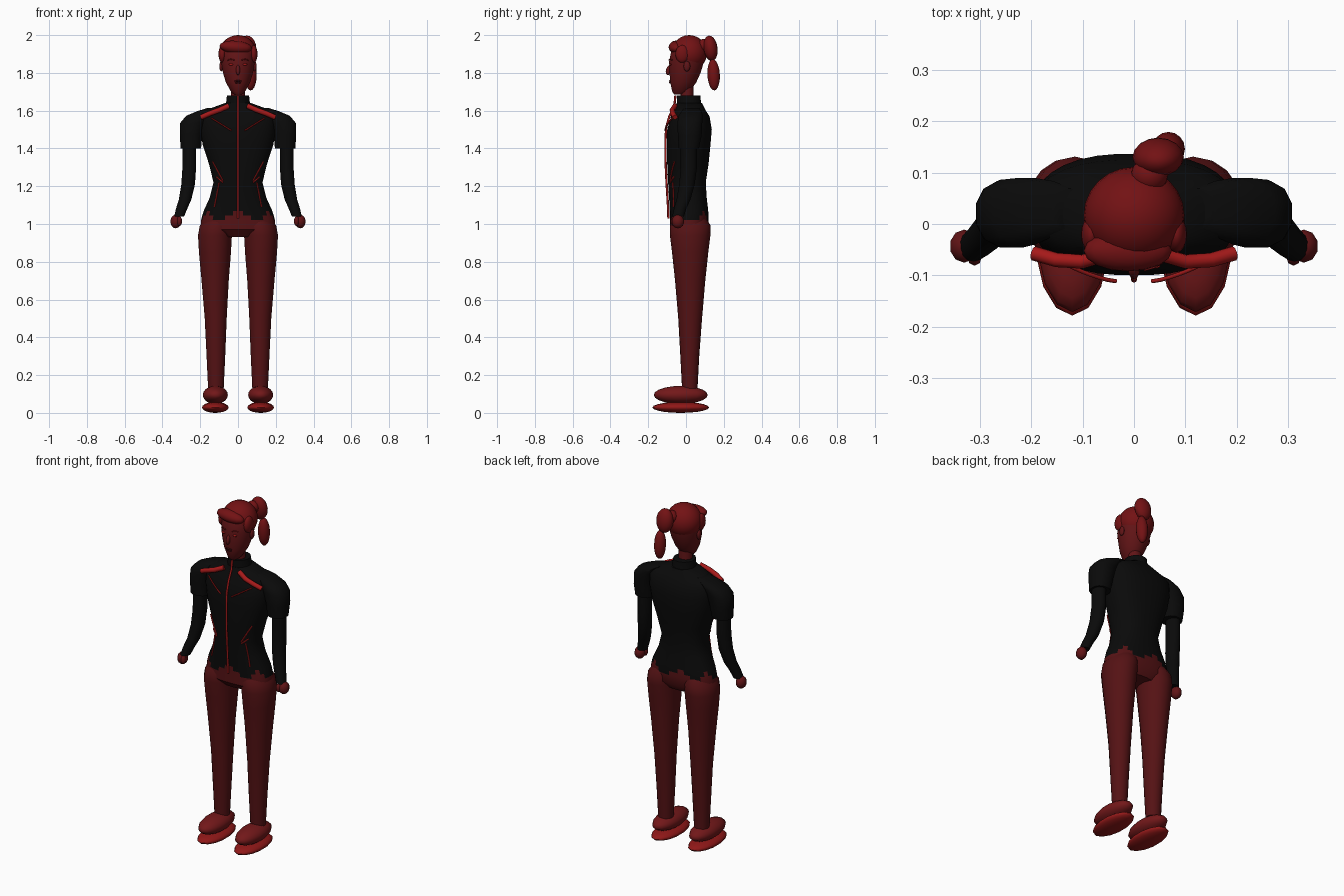
import bpy, bmesh, math
from mathutils import Matrix, Vector, Euler

if "Cube" in bpy.data.objects:
    bpy.data.objects.remove(bpy.data.objects["Cube"])


def material(name, r, g, b):
    m = bpy.data.materials.new(name)
    m.use_nodes = True
    m.diffuse_color = (r, g, b, 1)
    m.node_tree.nodes["Principled BSDF"].inputs["Base Color"].default_value = (r, g, b, 1)
    return m


BLACK = material("jacket black", 0.003, 0.003, 0.003)
TROUSER = material("trouser maroon", 0.09, 0.006, 0.007)
SKIN = material("skin red", 0.12, 0.007, 0.008)
HAIR = material("hair red", 0.17, 0.006, 0.007)
SHOE = material("shoe red", 0.17, 0.009, 0.01)
SOLE = material("sole red", 0.28, 0.009, 0.009)
TRIM = material("trim red", 0.38, 0.01, 0.01)
LIP = material("lip dark red", 0.05, 0.003, 0.004)


def finish(name, bm, mats, angle=40):
    bmesh.ops.recalc_face_normals(bm, faces=bm.faces)
    me = bpy.data.meshes.new(name)
    bm.to_mesh(me)
    bm.free()
    for m in mats:
        me.materials.append(m)
    ob = bpy.data.objects.new(name, me)
    bpy.context.collection.objects.link(ob)
    bpy.ops.object.select_all(action="DESELECT")
    ob.select_set(True)
    bpy.context.view_layer.objects.active = ob
    bpy.ops.object.shade_smooth_by_angle(angle=math.radians(angle))
    return ob


def loft(name, rings, mats, seg=16, power=2.0, side=1, rule=None):
    """Skin rounded rings given as (cx, cy, z, rx, ry)."""
    bm = bmesh.new()
    rows = []
    for cx, cy, z, rx, ry in rings:
        row = []
        for i in range(seg):
            a = 2 * math.pi * (i + 0.5) / seg
            c, s = math.cos(a), math.sin(a)
            x = cx + rx * math.copysign(abs(c) ** (2 / power), c)
            y = cy + ry * math.copysign(abs(s) ** (2 / power), s)
            row.append(bm.verts.new((side * x, y, z)))
        rows.append(row)
    for k in range(len(rows) - 1):
        for i in range(seg):
            j = (i + 1) % seg
            f = bm.faces.new((rows[k][i], rows[k][j], rows[k + 1][j], rows[k + 1][i]))
            if rule:
                f.material_index = rule(k, i)
    bottom, top = bm.faces.new(rows[0]), bm.faces.new(rows[-1])
    if rule:
        bottom.material_index = rule(0, 0)
        top.material_index = rule(len(rows) - 2, 0)
    return finish(name, bm, mats)


def blob(name, centre, size, mat, rot=(0, 0, 0), seg=16, rows=10):
    bm = bmesh.new()
    turn = Euler([math.radians(a) for a in rot]).to_matrix().to_4x4()
    mx = Matrix.Translation(centre) @ turn @ Matrix.Diagonal((*size, 1))
    bmesh.ops.create_uvsphere(bm, u_segments=seg, v_segments=rows, radius=1, matrix=mx)
    return finish(name, bm, [mat], 60)


def tube(name, points, radius, mat):
    cu = bpy.data.curves.new(name, "CURVE")
    cu.dimensions = "3D"
    cu.bevel_depth = radius
    cu.bevel_resolution = 2
    cu.use_fill_caps = True
    sp = cu.splines.new("POLY")
    sp.points.add(len(points) - 1)
    for p, co in zip(sp.points, points):
        p.co = (*co, 1)
    cu.materials.append(mat)
    ob = bpy.data.objects.new(name, cu)
    bpy.context.collection.objects.link(ob)
    bpy.ops.object.select_all(action="DESELECT")
    ob.select_set(True)
    bpy.context.view_layer.objects.active = ob
    bpy.ops.object.convert(target="MESH")


def front_back(rows):
    return [(0, (f + b) / 2, z, rx, (b - f) / 2) for z, rx, f, b in rows]


# Jacket and pelvis: one skin, coloured along a stepped hem
POWER = 2.4
body = front_back([
    (0.93, 0.1, -0.05, 0.09), (0.97, 0.2, -0.085, 0.118), (1.02, 0.196, -0.085, 0.12),
    (1.045, 0.19, -0.085, 0.12), (1.07, 0.182, -0.086, 0.118), (1.14, 0.15, -0.09, 0.11),
    (1.22, 0.13, -0.095, 0.105), (1.32, 0.155, -0.1, 0.12), (1.42, 0.188, -0.1, 0.13),
    (1.5, 0.2, -0.1, 0.137), (1.57, 0.2, -0.08, 0.125), (1.6, 0.18, -0.062, 0.105),
    (1.64, 0.07, -0.05, 0.085)])


def hem(k, i):
    if k < 2:
        return 1
    if k == 2:
        return 0 if i % 5 < 2 else 1
    if k == 3:
        return 1 if i % 5 == 3 else 0
    return 0


loft("jacket_body", body, [BLACK, TROUSER], 32, POWER, rule=hem)
loft("collar", front_back([(1.61, 0.07, -0.05, 0.085), (1.65, 0.063, -0.05, 0.08),
                           (1.68, 0.06, -0.05, 0.077)]), [BLACK])


def on_front(x, z, lift=0.004):
    """Point on the front of the jacket."""
    for a, b in zip(body, body[1:]):
        if a[2] <= z <= b[2]:
            t = (z - a[2]) / (b[2] - a[2])
            cy, rx, ry = (a[n] + t * (b[n] - a[n]) for n in (1, 3, 4))
            u = min(abs(x) / rx, 0.98)
            return Vector((x, cy - ry * (1 - u ** POWER) ** (1 / POWER) - lift, z))


# Zip and seams
tube("zip", [on_front(0, 1.03 + 0.06 * i, 0.008) for i in range(11)]
     + [(0, -0.056, 1.68)], 0.006, TRIM)
seams = {"chest_seam": ((0.035, 1.495), (0.14, 1.56), 0.012),
         "waist_upper_seam": ((0.135, 1.33), (0.08, 1.23), 0.003),
         "waist_cross_seam": ((0.115, 1.25), (0.08, 1.22), 0.003),
         "waist_lower_seam": ((0.1, 1.22), (0.125, 1.09), 0.003)}

for side, label in ((1, "left"), (-1, "right")):
    for name, (p, q, lift) in seams.items():
        pts = [on_front(side * (p[0] + (q[0] - p[0]) * t / 6),
                        p[1] + (q[1] - p[1]) * t / 6, lift) for t in range(7)]
        tube(f"{label}_{name}", pts, 0.004, TRIM)
    tube(f"{label}_shoulder_stripe",
         [(side * x, y, z) for x, y, z in ((0.195, -0.057, 1.565), (0.15, -0.07, 1.585),
                                           (0.1, -0.073, 1.603), (0.05, -0.058, 1.625))],
         0.014, TRIM)

    # Sleeve, arm and hand
    loft(f"{label}_shoulder_sleeve", [
        (0.25, 0.015, 1.4, 0.056, 0.055), (0.248, 0.02, 1.47, 0.061, 0.065),
        (0.238, 0.02, 1.535, 0.07, 0.068), (0.21, 0.025, 1.573, 0.066, 0.066),
        (0.17, 0.03, 1.598, 0.045, 0.055), (0.13, 0.03, 1.615, 0.03, 0.04)],
        [BLACK], 12, 2.3, side)
    loft(f"{label}_arm", [
        (0.312, -0.042, 1.04, 0.027, 0.031), (0.297, -0.03, 1.085, 0.031, 0.033),
        (0.28, -0.013, 1.13, 0.034, 0.037), (0.264, 0.005, 1.21, 0.037, 0.041),
        (0.258, 0.015, 1.3, 0.037, 0.043), (0.258, 0.015, 1.43, 0.036, 0.043)],
        [BLACK], 14, 2, side)
    blob(f"{label}_hand", (side * 0.33, -0.043, 1.013), (0.029, 0.033, 0.036), SKIN, seg=10, rows=7)
    blob(f"{label}_thumb", (side * 0.31, -0.065, 1.015), (0.014, 0.016, 0.026), SKIN, seg=8, rows=6)

    # Leg and shoe
    loft(f"{label}_leg", [
        (0.117, 0.02, 0.13, 0.042, 0.041), (0.117, 0.02, 0.3, 0.05, 0.05),
        (0.118, 0.022, 0.5, 0.059, 0.063), (0.121, 0.022, 0.7, 0.073, 0.08),
        (0.122, 0.022, 0.85, 0.086, 0.096), (0.122, 0.022, 0.94, 0.091, 0.107),
        (0.115, 0.023, 0.99, 0.089, 0.108), (0.1, 0.022, 1.03, 0.075, 0.085)],
        [TROUSER], 18, 2, side)
    blob(f"{label}_shoe_upper", (side * 0.12, -0.028, 0.095), (0.068, 0.143, 0.048), SHOE, seg=14)
    blob(f"{label}_shoe_sole", (side * 0.12, -0.028, 0.029), (0.072, 0.15, 0.029), SOLE, seg=14)

    # Eye, brow, ear and side hair
    blob(f"{label}_eye", (side * 0.037, -0.082, 1.845), (0.014, 0.005, 0.006), TRIM, seg=10, rows=6)
    tube(f"{label}_brow", [(side * 0.02, -0.089, 1.868), (side * 0.038, -0.084, 1.873),
                           (side * 0.055, -0.074, 1.867)], 0.003, HAIR)
    blob(f"{label}_ear", (side * 0.089, 0.005, 1.835), (0.01, 0.018, 0.028), SKIN, seg=10, rows=6)
    blob(f"{label}_side_hair", (side * 0.083, -0.02, 1.9), (0.02, 0.036, 0.047), HAIR)

# Head
loft("neck", [(0, 0.005, 1.62, 0.04, 0.036), (0, 0.005, 1.74, 0.037, 0.034)], [SKIN])
loft("head", front_back([
    (1.685, 0.02, -0.062, -0.005), (1.7, 0.037, -0.073, 0.02), (1.75, 0.065, -0.084, 0.055),
    (1.8, 0.08, -0.088, 0.078), (1.86, 0.09, -0.09, 0.096), (1.91, 0.09, -0.08, 0.1),
    (1.955, 0.07, -0.06, 0.085), (1.98, 0.04, -0.03, 0.05)]), [SKIN], 24)
blob("nose", (0, -0.09, 1.815), (0.011, 0.016, 0.028), SKIN, (-18, 0, 0), 10, 8)
blob("upper_lip", (0, -0.084, 1.757), (0.02, 0.007, 0.005), LIP, seg=10, rows=6)
blob("lower_lip", (0, -0.083, 1.748), (0.016, 0.007, 0.005), LIP, seg=10, rows=6)

# Hair and ponytail
blob("hair_cap", (0, 0.017, 1.905), (0.098, 0.094, 0.095), HAIR, seg=24, rows=14)
blob("fringe", (-0.012, -0.052, 1.936), (0.086, 0.04, 0.034), HAIR, (0, 5, 0))
blob("ponytail_root", (0.03, 0.095, 1.945), (0.036, 0.035, 0.035), HAIR)
blob("ponytail_upper", (0.047, 0.13, 1.93), (0.05, 0.037, 0.068), HAIR, (8, 0, 0))
blob("ponytail_lower", (0.067, 0.146, 1.79), (0.032, 0.033, 0.083), HAIR, (3, 0, 0))
